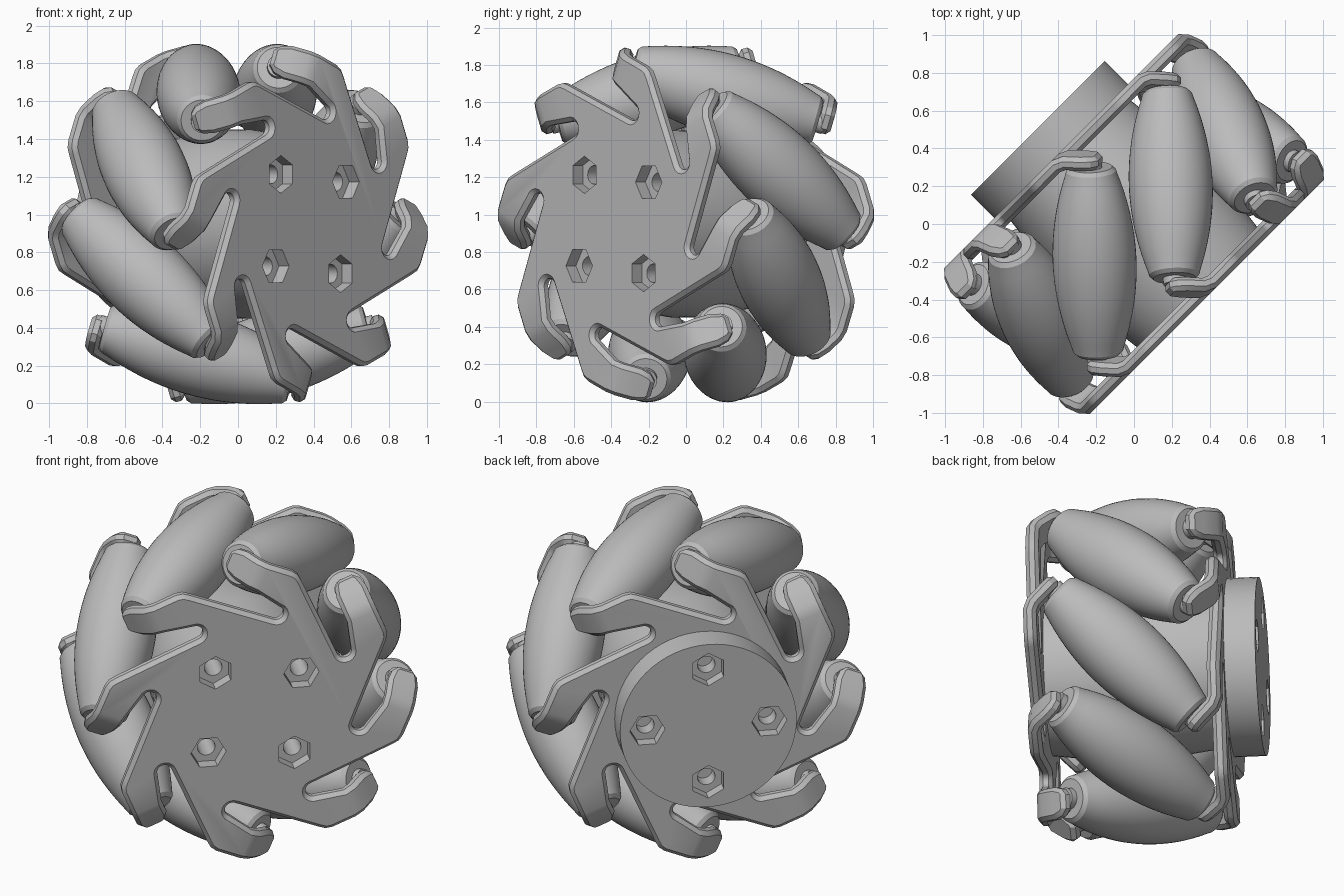
import bpy, bmesh
from math import sin, cos, pi, radians, sqrt
from mathutils import Matrix, Vector

cube = bpy.data.objects.get("Cube")
if cube:
    bpy.data.objects.remove(cube)

grey = bpy.data.materials.new("plain grey")
grey.use_nodes = True
grey.diffuse_color = (0.5, 0.5, 0.5, 1)
grey.node_tree.nodes["Principled BSDF"].inputs["Base Color"].default_value = (0.5, 0.5, 0.5, 1)

# Wheel frame: local z is the axle, local y is up
h = sqrt(0.5)
WHEEL = Matrix(((h, 0, h, 0), (h, 0, -h, 0), (0, 1, 0, 0.95), (0, 0, 0, 1)))
HALF_TURN = Matrix.Rotation(pi, 4, 'Y')
COUNT = 8
FACE = 0.545          # outer face of each side plate
THICK = 0.075


def make(name, bm, matrix):
    bmesh.ops.recalc_face_normals(bm, faces=bm.faces)
    mesh = bpy.data.meshes.new(name)
    bm.to_mesh(mesh)
    bm.free()
    mesh.materials.append(grey)
    mesh.transform(matrix)
    obj = bpy.data.objects.new(name, mesh)
    bpy.context.collection.objects.link(obj)
    return obj


def lathe(name, profile, matrix, sides=48):
    """Revolve (radius, height) points about local z."""
    bm = bmesh.new()
    rings = [[bm.verts.new((r * cos(2 * pi * i / sides), r * sin(2 * pi * i / sides), z))
              for i in range(sides)] for r, z in profile]
    for a, b in zip(rings, rings[1:]):
        for i in range(sides):
            j = (i + 1) % sides
            bm.faces.new((a[i], a[j], b[j], b[i]))
    bm.faces.new(rings[0])
    bm.faces.new(rings[-1])
    return make(name, bm, matrix)


def bake(obj):
    """Turn the modifiers into real geometry."""
    graph = bpy.context.evaluated_depsgraph_get()
    mesh = bpy.data.meshes.new_from_object(obj.evaluated_get(graph))
    obj.modifiers.clear()
    obj.data = mesh


def drill(obj, matrix, start, radius, z0, z1, sides):
    """Cut a ring of four holes or hexagon pockets."""
    for k in range(4):
        turn = Matrix.Rotation(k * pi / 2, 4, 'Z')
        place = matrix @ turn @ Matrix.Translation((0.345 * cos(start), 0.345 * sin(start), 0))
        cutter = lathe("cutter", [(radius, z0), (radius, z1)], place, sides)
        cutter.hide_render = True
        mod = obj.modifiers.new("hole", 'BOOLEAN')
        mod.object = cutter
        mod.solver = 'EXACT'
        bake(obj)
        bpy.data.objects.remove(cutter)


def fold(t):
    """Drop of the bent tab below the flat plate."""
    if t <= 0.27:
        return 0
    return 0.414 * (t - 0.27) if t <= 0.33 else 0.025 + t - 0.33


def side_plate(name, matrix):
    bm = bmesh.new()
    outline = []
    for k in range(COUNT):
        a = pi / 8 + k * 2 * pi / COUNT
        p, t = Vector((cos(a), sin(a), 0)), Vector((-sin(a), cos(a), 0))

        def vert(r, s):
            return bm.verts.new(p * r + t * s + Vector((0, 0, FACE - fold(s))))
        # bent tab with a rounded tip, as a strip running away from the plate
        rows = [(vert(o, s), vert(i, s)) for o, i, s in
                ((0.86, 0.68, 0.27), (0.86, 0.68, 0.33), (0.86, 0.68, 0.40),
                 (0.845, 0.695, 0.44), (0.81, 0.73, 0.463))]
        for (o1, i1), (o2, i2) in zip(rows, rows[1:]):
            bm.faces.new((o1, o2, i2, i1))
        # arm corner, then the round end of the slot
        outline += [vert(0.825, 0.055), vert(0.85, 0.085), vert(0.86, 0.125), rows[0][0], rows[0][1]]
        for n in range(9):
            b = pi * n / 8
            outline.append(vert(0.597 + 0.042 * cos(b), 0.112 - 0.042 * sin(b)))
    bm.faces.new(outline)
    obj = make(name, bm, Matrix())
    # keep the outer face pointing away from the wheel
    if max(obj.data.polygons, key=lambda f: f.area).normal.z < 0:
        obj.data.flip_normals()
    solid = obj.modifiers.new("thickness", 'SOLIDIFY')
    solid.thickness = THICK
    solid.offset = -1
    bevel = obj.modifiers.new("edges", 'BEVEL')
    bevel.width = 0.022
    bevel.segments = 1
    bevel.limit_method = 'ANGLE'
    bevel.angle_limit = radians(60)
    bake(obj)
    obj.data.transform(matrix)
    return obj


parts = []

# Side plates
BACK = WHEEL @ HALF_TURN
front = side_plate("front_plate", WHEEL)
drill(front, WHEEL, radians(40.4), 0.1, 0.4, 0.7, 6)
back = side_plate("back_plate", BACK)
parts += [front, back]

# Core drum between the plates
inner = FACE - THICK
core = lathe("core_drum", [(0.45, -inner), (0.5, -0.09), (0.5, 0.09), (0.45, inner)], WHEEL, 64)
drill(core, WHEEL, radians(40.4), 0.05, 0.25, 0.7, 24)
parts.append(core)

# Mounting hub on the back
hub = lathe("mounting_hub", [(0.5, FACE - 0.01), (0.5, 0.72)], BACK, 64)
drill(hub, BACK, 0, 0.1, 0.65, 0.9, 6)
drill(hub, BACK, 0, 0.05, 0.56, 0.9, 24)
parts.append(hub)

# Barrel rollers set at 45 degrees round the rim
barrel = [(0.222 - 0.082 * (s / 10) ** 2, 0.047 * s) for s in range(-10, 11)]
ends = [(0.133, 0.495), (0.112, 0.515), (0.06, 0.515), (0.06, 0.55)]
profile = [(r, -z) for r, z in reversed(ends)] + barrel + ends
for k in range(COUNT):
    a = pi / 8 + k * 2 * pi / COUNT
    p = Vector((cos(a), sin(a), 0))
    d = Vector((-sin(a), cos(a), 1)).normalized()
    turn = Matrix((p, d.cross(p), d)).transposed().to_4x4()
    centre = p * 0.745 - Vector((0, 0, 0.01))
    parts.append(lathe(f"roller_{k + 1}", profile, WHEEL @ Matrix.Translation(centre) @ turn))

# Smooth shading with sharp edges kept
bpy.ops.object.select_all(action='DESELECT')
for obj in parts:
    obj.select_set(True)
bpy.context.view_layer.objects.active = parts[0]
bpy.ops.object.shade_smooth_by_angle(angle=radians(30))
